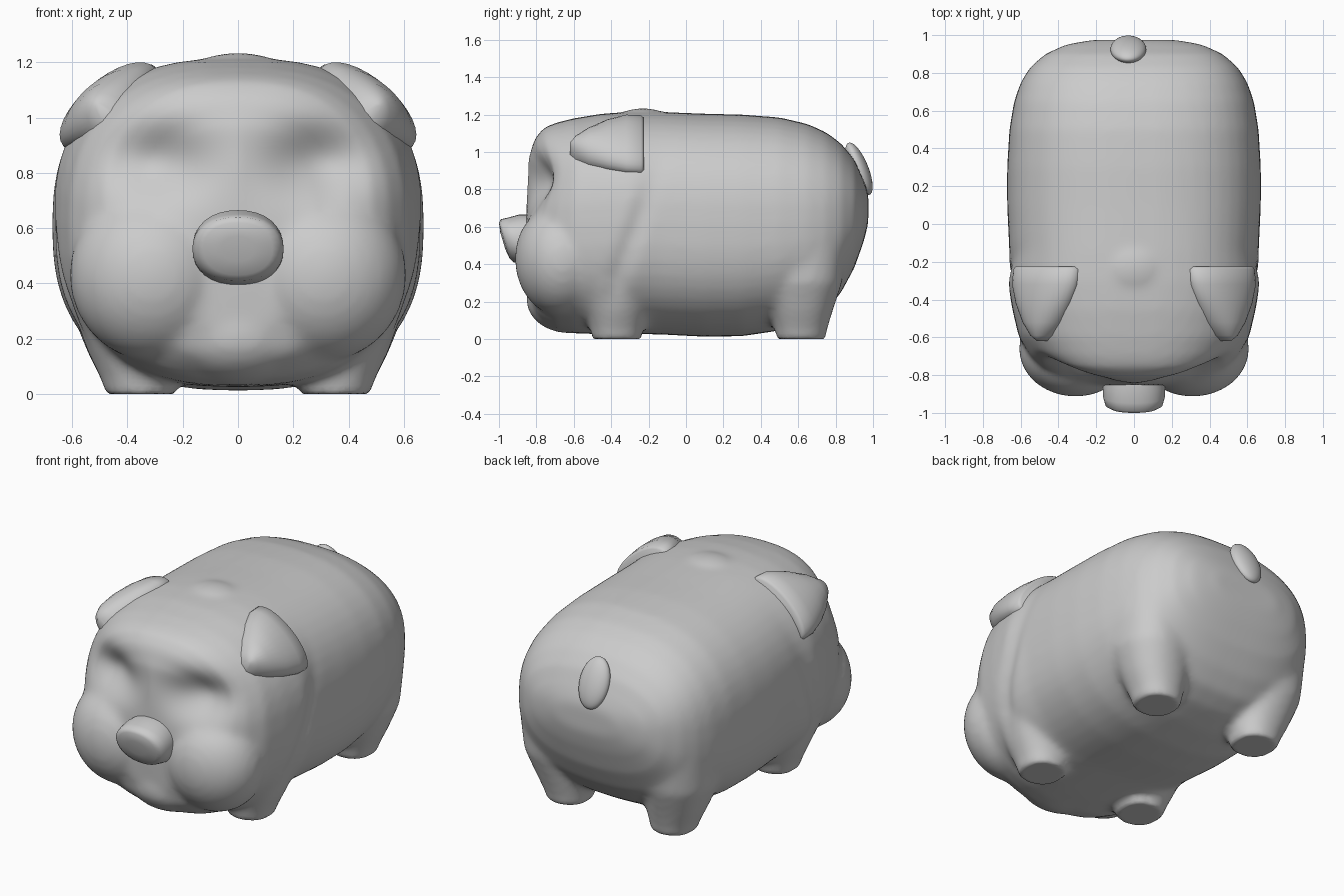
import bpy, bmesh, math
from math import exp, cos, sin, pi
from mathutils import Vector, Matrix

if "Cube" in bpy.data.objects:
    bpy.data.objects.remove(bpy.data.objects["Cube"])


def oval(n, power=2.0):
    """Unit superellipse points."""
    pts = []
    for i in range(n):
        c, s = cos(2 * pi * i / n), sin(2 * pi * i / n)
        pts.append((math.copysign(abs(c) ** (2 / power), c),
                    math.copysign(abs(s) ** (2 / power), s)))
    return pts


def loft(bm, rings):
    """Skin a closed shell over a list of point rings."""
    rows = [[bm.verts.new(p) for p in r] for r in rings]
    n = len(rows[0])
    faces = [bm.faces.new((a[i], a[(i + 1) % n], b[(i + 1) % n], b[i]))
             for a, b in zip(rows, rows[1:]) for i in range(n)]
    faces += [bm.faces.new(rows[0]), bm.faces.new(rows[-1])]
    bmesh.ops.recalc_face_normals(bm, faces=faces)


def ball(bm, loc, size, tilt=0.0):
    m = (Matrix.Translation(loc) @ Matrix.Rotation(tilt, 4, 'X')
         @ Matrix.Diagonal((*size, 1)))
    bmesh.ops.create_uvsphere(bm, u_segments=32, v_segments=20, radius=1, matrix=m)


def finish(bm, name):
    me = bpy.data.meshes.new(name)
    bm.to_mesh(me)
    bm.free()
    ob = bpy.data.objects.new(name, me)
    bpy.context.collection.objects.link(ob)
    bpy.ops.object.select_all(action='DESELECT')
    ob.select_set(True)
    bpy.context.view_layer.objects.active = ob
    return ob


def bell(v, centre, width):
    return exp(-((v - centre) / width) ** 2)


# Torso and head: (y, half width, bottom z, top z)
bm = bmesh.new()
torso = [(-.855, .12, .40, .82), (-.845, .27, .24, .96), (-.81, .40, .13, 1.07),
         (-.76, .49, .09, 1.13), (-.70, .55, .05, 1.155), (-.60, .61, .03, 1.18),
         (-.45, .645, .025, 1.205), (-.30, .67, .025, 1.215), (-.15, .66, .025, 1.215),
         (.10, .672, .012, 1.205), (.30, .672, .015, 1.20), (.50, .66, .045, 1.185),
         (.65, .635, .09, 1.15), (.75, .60, .15, 1.105), (.83, .55, .25, 1.045),
         (.90, .47, .38, .96), (.95, .36, .52, .85), (.975, .22, .62, .78)]
loft(bm, [[(w * c, y, (lo + hi) / 2 + (hi - lo) / 2 * s) for c, s in oval(48, 2.5)]
          for y, w, lo, hi in torso])

# Chin and crown bump
ball(bm, (0, -.62, .21), (.27, .235, .18))
ball(bm, (0, -.23, 1.16), (.17, .15, .075))

for side in (-1, 1):
    # Cheeks
    ball(bm, (side * .31, -.66, .43), (.30, .255, .31))
    # Legs: (z, centre x, radius x, radius y)
    for y in (-.37, .615):
        leg = [(-.01, .35, .125, .13), (.05, .355, .14, .14), (.15, .37, .175, .17),
               (.30, .40, .205, .22), (.50, .42, .20, .24)]
        loft(bm, [[(side * (cx + rx * c), y + ry * s, z) for c, s in oval(24, 2.2)]
                  for z, cx, rx, ry in leg])

body = finish(bm, "body")
mod = body.modifiers.new("merge", 'REMESH')
mod.mode = 'VOXEL'
mod.voxel_size = .02
bpy.ops.object.modifier_apply(modifier="merge")
mod = body.modifiers.new("soften", 'SMOOTH')
mod.factor = .5
mod.iterations = 12
bpy.ops.object.modifier_apply(modifier="soften")

# Eye hollows, neck crease and flat soles
for v in body.data.vertices:
    x, y, z = v.co
    if y < -.4:
        v.co.y += .11 * bell(abs(x), .30, .18) * bell(z, .84, .13) * min(1, (-.4 - y) / .2)
    crease = bell(y, -.20 - (.8 - z) * .35, .06) * bell(z, .5, .3)
    if abs(x) > .3:
        v.co.x -= math.copysign(.022 * crease * min(1, (abs(x) - .3) / .2), x)
    v.co.z = max(0, v.co.z)
bpy.ops.object.shade_smooth()

# Snout: oval nose whose front leans back toward the bottom
bm = bmesh.new()
snout = [(-.82, .16, .14), (-.88, .165, .14), (-.94, .165, .125), (-.985, .152, .115),
         (-1.0, .125, .095), (-1.008, .06, .045)]
loft(bm, [[(rx * c, y + (.62 - (.525 + rz * s)) * .3, .525 + rz * s)
           for c, s in oval(32, 2.2)] for y, rx, rz in snout])
finish(bm, "snout")
bpy.ops.object.shade_smooth_by_angle(angle=math.radians(60))

# Ears: flaps folded forward, (y, centre x, centre z, half length, thickness)
ear = [(-.225, .46, 1.035, .205, .085), (-.24, .46, 1.035, .22, .10),
       (-.32, .468, 1.04, .217, .10), (-.42, .475, 1.035, .18, .10),
       (-.52, .475, 1.02, .125, .10), (-.59, .47, 1.005, .07, .09),
       (-.62, .465, .995, .025, .07)]
for side, label in ((-1, "left_ear"), (1, "right_ear")):
    bm = bmesh.new()
    loft(bm, [[(side * (cx + .76 * a * c + .65 * b * s), y, cz - .65 * a * c + .76 * b * s)
               for c, s in oval(32)] for y, cx, cz, a, b in ear])
    finish(bm, label)
    bpy.ops.object.shade_smooth_by_angle(angle=math.radians(50))

# Tail: small curled nub
bm = bmesh.new()
ball(bm, (-.03, .925, .91), (.095, .05, .15), math.radians(22))
finish(bm, "tail")
bpy.ops.object.shade_smooth()
